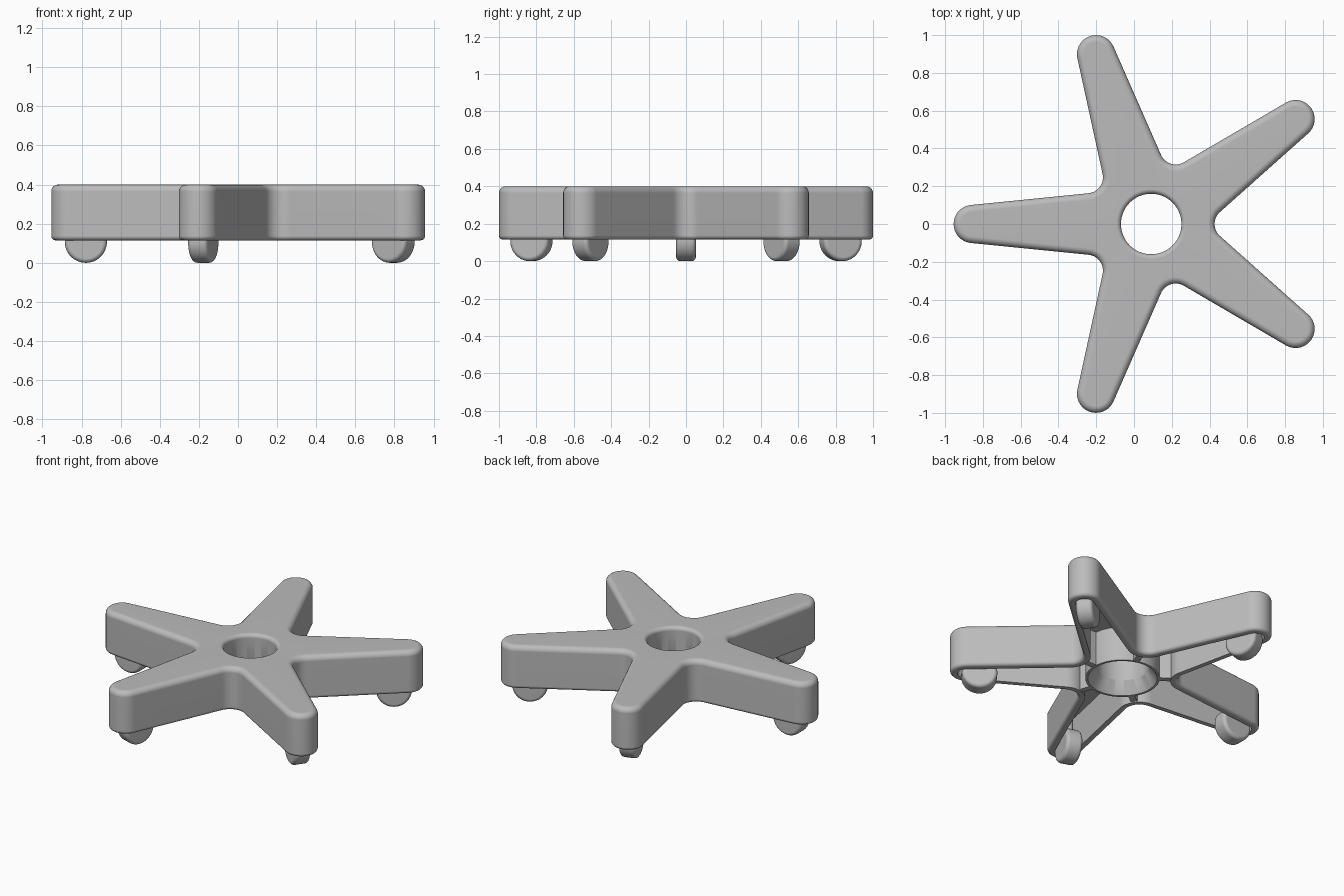
import bpy
import bmesh
from math import radians, sin, cos, atan2, pi
from mathutils import Vector, Matrix

cube = bpy.data.objects.get("Cube")
if cube:
    bpy.data.objects.remove(cube, do_unlink=True)

CENTER = Vector((0.091, 0, 0))
ARM_ANGLES = [radians(36 + 72 * i) for i in range(5)]
REACH, TIP = 0.945, 0.101        # tip arc centre and radius
TAPER, HALF = radians(5.7), radians(36)
FILLET = 0.085
BOTTOM, TOP, CEILING = 0.115, 0.4, 0.35

grey = bpy.data.materials.new("plain grey")
grey.use_nodes = True
grey.diffuse_color = (0.5, 0.5, 0.5, 1)
grey.node_tree.nodes["Principled BSDF"].inputs["Base Color"].default_value = (0.5, 0.5, 0.5, 1)


def finish(name, bm, matrix=Matrix()):
    bmesh.ops.recalc_face_normals(bm, faces=bm.faces)
    mesh = bpy.data.meshes.new(name)
    bm.to_mesh(mesh)
    bm.free()
    obj = bpy.data.objects.new(name, mesh)
    bpy.context.collection.objects.link(obj)
    mesh.materials.append(grey)
    obj.matrix_world = matrix
    bpy.ops.object.select_all(action='DESELECT')
    obj.select_set(True)
    bpy.context.view_layer.objects.active = obj
    bpy.ops.object.shade_smooth_by_angle(angle=radians(32))
    weighted = obj.modifiers.new("even shading", 'WEIGHTED_NORMAL')
    weighted.keep_sharp = True
    return obj


def star(inset):
    """Five-armed outline with round tips and filleted valleys."""
    tip, fillet = TIP - inset, FILLET + inset
    turn = pi / 2 - TAPER
    dist = (REACH * sin(TAPER) + TIP + FILLET) / sin(TAPER + HALF)
    valley = dist * Vector((cos(HALF), sin(HALF)))
    half = [Vector((REACH + tip * cos(turn * i / 9), tip * sin(turn * i / 9))) for i in range(10)]
    start = half[-1]
    end = valley - fillet * Vector((cos(turn), sin(turn)))
    half += [end.lerp(start, (1 - i / 8) ** 2) for i in range(1, 8)]
    for i in range(9):
        a = turn + (HALF - turn) * i / 8
        half.append(valley - fillet * Vector((cos(a), sin(a))))
    arm = [Vector((p.x, -p.y)) for p in reversed(half[1:-1])] + half
    return [Matrix.Rotation(a, 2) @ p for a in ARM_ANGLES for p in arm]


DIRECTIONS = [p.normalized() for p in star(0)]


def circle(radius):
    return [d * radius for d in DIRECTIONS]


def rounding(radius, start, steps=5):
    """Quarter-round offsets, measured from the corner."""
    for i in range(steps + 1):
        a = start + pi / 2 * i / steps
        yield radius * (1 - cos(a)), radius * (1 - sin(a))


# Hollow star body: rings run from the hub mouth, over the top, and back inside
rings = [(circle(0.225), 0.12), (circle(0.21), 0.12), (circle(0.16), 0.2)]
for side, down in rounding(0.025, 0):
    rings.append((circle(0.16 + side), TOP - down))
for side, down in reversed(list(rounding(0.035, 0))):
    rings.append((star(side), TOP - down))
for side, up in rounding(0.022, 0):
    rings.append((star(side), BOTTOM + up))
rings += [(star(0.045), BOTTOM), (star(0.045), CEILING), (circle(0.225), CEILING)]

bm = bmesh.new()
loops = [[bm.verts.new((p.x, p.y, z)) for p in pts] for pts, z in rings]
count = len(DIRECTIONS)
for i, low in enumerate(loops):
    high = loops[(i + 1) % len(loops)]
    for j in range(count):
        k = (j + 1) % count
        bm.faces.new((low[j], low[k], high[k], high[j]))
finish("star_base", bm, Matrix.Translation(CENTER))


def placed(angle, radius, z):
    return (Matrix.Translation(CENTER) @ Matrix.Rotation(angle, 4, 'Z')
            @ Matrix.Translation((radius, 0, z)))


for n, angle in enumerate(ARM_ANGLES, 1):
    # Caster wheel with rounded rims, rolling along the arm
    bm = bmesh.new()
    bmesh.ops.create_cone(bm, cap_ends=True, segments=48, radius1=0.108, radius2=0.108,
                          depth=0.105, matrix=Matrix.Rotation(pi / 2, 4, 'X'))
    rims = [e for e in bm.edges if abs(e.verts[0].co.y - e.verts[1].co.y) < 0.01]
    bmesh.ops.bevel(bm, geom=rims, offset=0.022, segments=4, profile=0.5, affect='EDGES')
    finish(f"caster_wheel_{n}", bm, placed(angle, 0.869, 0.108))

    # Stem holding the wheel inside the arm
    bm = bmesh.new()
    bmesh.ops.create_cone(bm, cap_ends=True, segments=20, radius1=0.025, radius2=0.025, depth=0.18)
    finish(f"caster_stem_{n}", bm, placed(angle, 0.869, 0.27))

    # Rib joining the hub to the valley between two arms
    bm = bmesh.new()
    bmesh.ops.create_cube(bm, size=1, matrix=Matrix.Diagonal((0.1, 0.04, 0.235, 1)))
    finish(f"hub_rib_{n}", bm, placed(angle + HALF, 0.265, 0.24))
